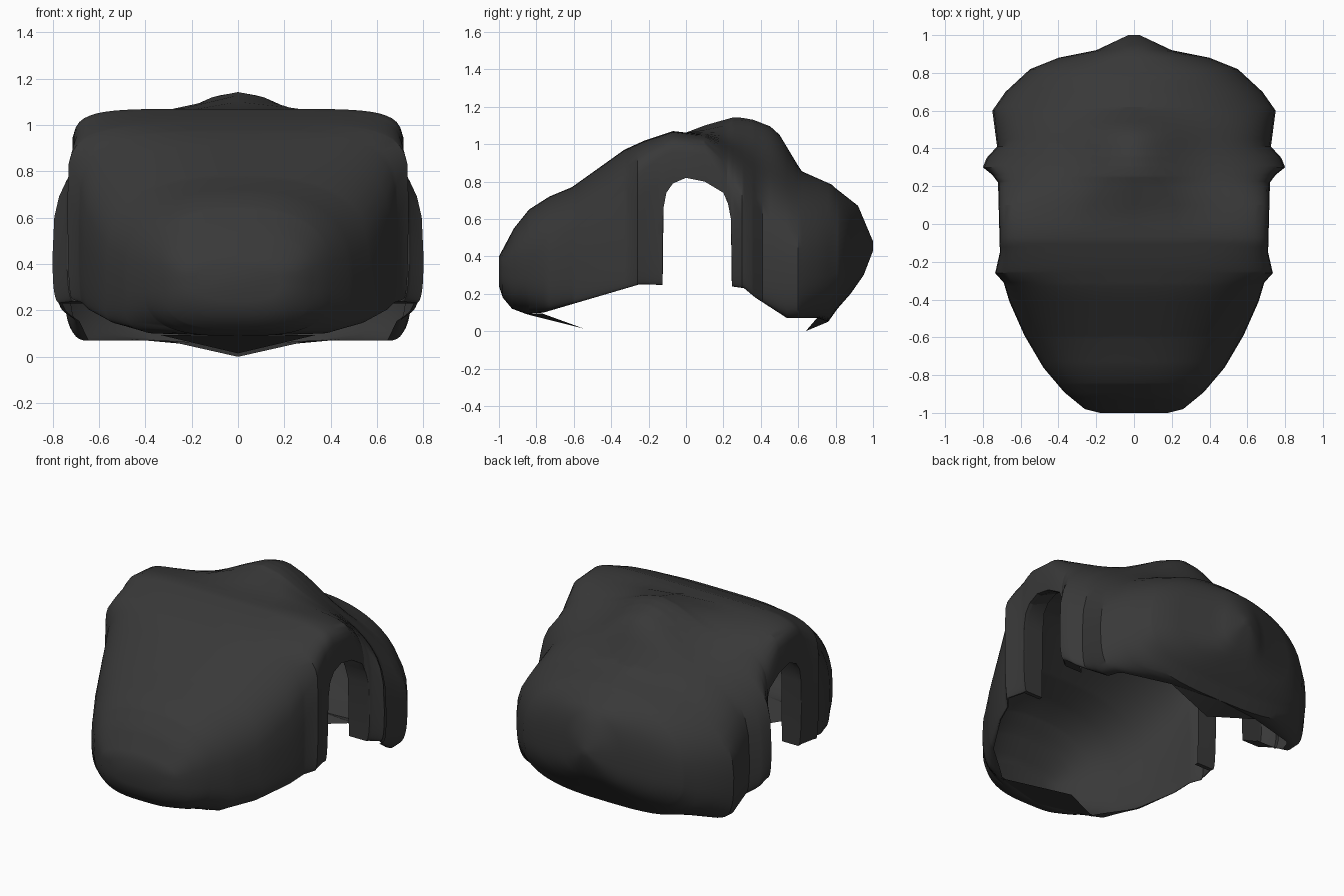
import bpy, bmesh, math

old = bpy.data.objects.get("Cube")
if old:
    bpy.data.objects.remove(old, do_unlink=True)

charcoal = bpy.data.materials.new("charcoal")
charcoal.use_nodes = True
colour = (0.04, 0.04, 0.04, 1)
charcoal.diffuse_color = colour
charcoal.node_tree.nodes["Principled BSDF"].inputs["Base Color"].default_value = colour

# Profiles along the length: pairs of (y, value)
half_width = [(-1, .18), (-.98, .26), (-.89, .37), (-.76, .48), (-.59, .58), (-.41, .66),
              (-.31, .69), (-.26, .735), (-.15, .71), (.22, .72), (.26, .75), (.3, .8),
              (.35, .78), (.41, .725), (.6, .75), (.7, .68), (.82, .55), (.88, .4),
              (.92, .2), (1, .03)]
top_height = [(-1, .4), (-.92, .55), (-.84, .65), (-.73, .72), (-.61, .77), (-.33, .97),
              (-.22, 1.02), (-.07, 1.07), (.1, 1.05), (.3, .98), (.6, .83), (.78, .78),
              (.92, .67), (1, .48)]
widest_height = [(-1, .34), (-.7, .34), (-.36, .5), (-.26, .7), (-.1, .82), (.12, .82),
                 (.28, .46), (.34, .4), (.6, .35), (.8, .37), (1, .45)]
rim_height = [(-1, .24), (-.98, .18), (-.93, .12), (-.85, .09), (-.76, .1), (-.25, .25),
              (.24, .24), (.31, .23), (.37, .18), (.54, .07), (.7, .07), (.76, .05),
              (.81, .12), (.88, .2), (.95, .3), (1, .43)]
arch_height = [(-.125, 0), (-.12, .66), (-.105, .74), (-.07, .79), (0, .82), (.1, .8),
               (.2, .74), (.225, .68), (.24, .6), (.245, 0)]
rim_inset = [(-.84, 0), (-.76, .7), (-.61, .92), (-.4, .97), (.4, .95), (.62, .82),
             (.7, .45), (.76, 0)]
squareness = [(-.7, 2.5), (-.45, 2.8), (-.3, 4), (-.1, 6), (.1, 6), (.3, 3), (.6, 2.2)]
crown_bump = [(0, 0), (.1, .05), (.25, .145), (.36, .18), (.45, .19), (.5, .17),
              (.62, .03), (.8, 0)]
ROWS = 14


def value(profile, y):
    if y <= profile[0][0]:
        return profile[0][1]
    for (a, p), (b, q) in zip(profile, profile[1:]):
        if y <= b:
            return p + (q - p) * (y - a) / (b - a)
    return profile[-1][1]


def half_section(y):
    """Points from the crown centre, over the shoulder, down to the rim or arch."""
    w, top, mid, low, n, bump, arch = (value(p, y) for p in (
        half_width, top_height, widest_height, rim_height, squareness, crown_bump, arch_height))
    inner = w * value(rim_inset, y)
    points = []
    for i in range(ROWS + 1):
        a = math.pi / 2 * (i / ROWS) ** 1.5
        x = w * math.sin(a) ** (2 / n)
        z = mid + (top - mid) * max(math.cos(a), 0) ** (2 / n)
        points.append((x, y, max(arch, z + bump * math.exp(-(x / .27) ** 2))))
    for i in range(1, ROWS + 1):
        a = math.pi / 2 * i / ROWS
        x = inner + (w - inner) * max(math.cos(a), 0) ** .65
        points.append((x, y, max(arch, mid - (mid - low) * math.sin(a) ** .65)))
    return points


def finish(bm, name):
    bmesh.ops.recalc_face_normals(bm, faces=bm.faces)
    mesh = bpy.data.meshes.new(name)
    bm.to_mesh(mesh)
    bm.free()
    obj = bpy.data.objects.new(name, mesh)
    bpy.context.collection.objects.link(obj)
    mesh.materials.append(charcoal)
    bpy.ops.object.select_all(action='DESELECT')
    obj.select_set(True)
    bpy.context.view_layer.objects.active = obj
    bpy.ops.object.shade_smooth_by_angle(angle=math.radians(30))


# Hollow body with an open underside and two side arches
bm = bmesh.new()
stations = sorted({y for p in (half_width, top_height, rim_height, arch_height, crown_bump)
                   for y, v in p})
rings = []
for y in stations:
    half = half_section(y)
    full = [(-x, y, z) for x, y, z in reversed(half[1:])] + half
    rings.append([bm.verts.new(p) for p in full])
for r, s in zip(rings, rings[1:]):
    for i in range(len(r) - 1):
        bm.faces.new((r[i], r[i + 1], s[i + 1], s[i]))
for end in (rings[0], rings[-1]):
    bm.faces.new(end)
bmesh.ops.remove_doubles(bm, verts=bm.verts, dist=.0005)

# Turned-in lip around each arch
arch_edges = [e for e in bm.edges if e.is_boundary and all(
    abs(v.co.x) > .5 and -.2 < v.co.y < .33 for v in e.verts)]
lip = bmesh.ops.extrude_edge_only(bm, edges=arch_edges)
for v in lip["geom"]:
    if isinstance(v, bmesh.types.BMVert):
        v.co.x -= math.copysign(.11, v.co.x)
        v.co.z += .05 if v.co.z > .7 else 0
finish(bm, "hollow_body")


# Pointed flaps under the front and back rims
def flap(name, corner, root, tip):
    bm = bmesh.new()
    x, y, z = corner
    left, right = bm.verts.new((-x, y, z)), bm.verts.new(corner)
    middle, point = bm.verts.new((0, *root)), bm.verts.new((0, *tip))
    bm.faces.new((left, middle, point))
    bm.faces.new((middle, right, point))
    finish(bm, name)


flap("front_flap", (.34, -.77, .095), (-.85, .09), (-.55, .015))
flap("back_flap", (.31, .7, .07), (.76, .05), (.64, 0))
